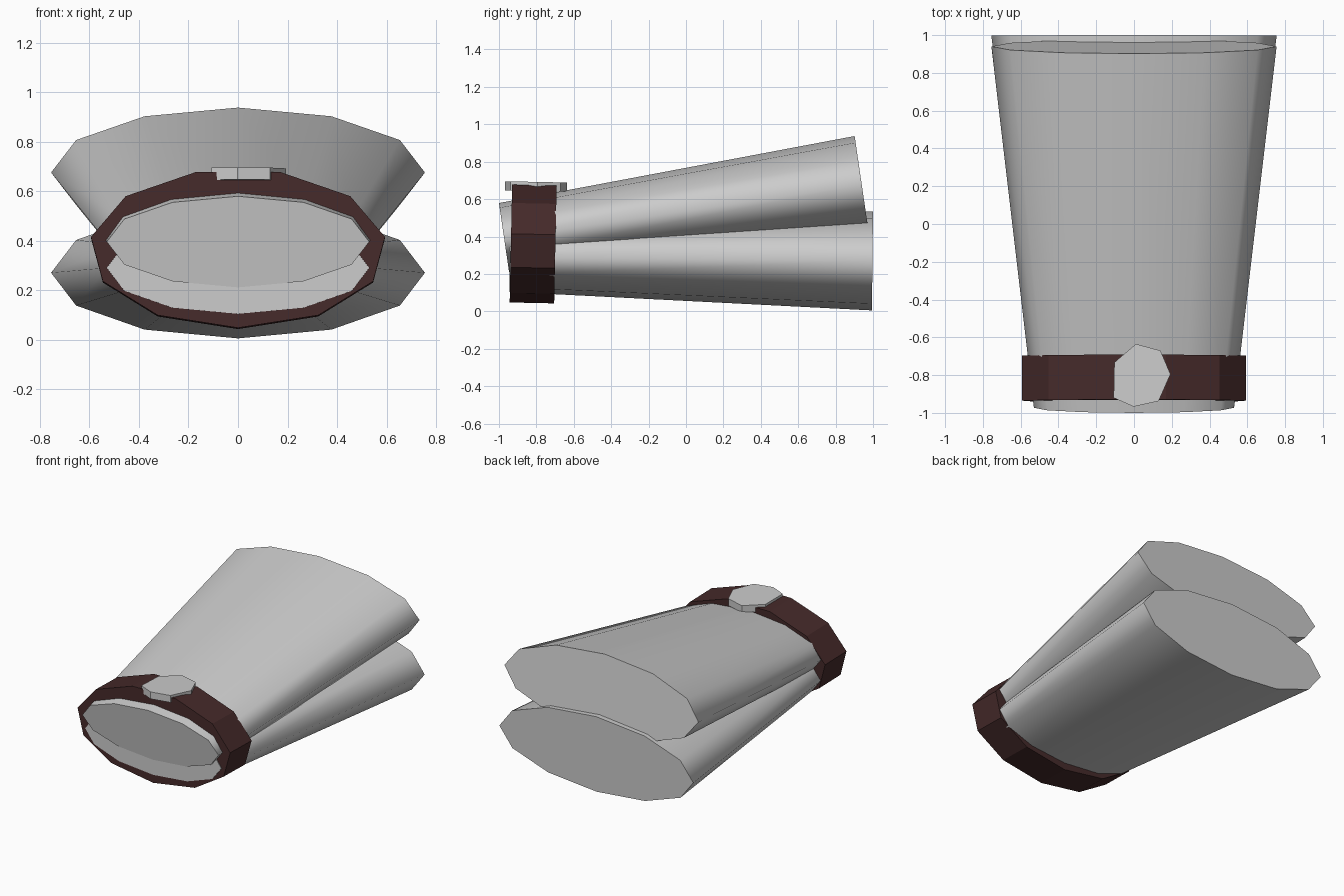
import bpy, bmesh, math
from mathutils import Vector

if "Cube" in bpy.data.objects:
    bpy.data.objects.remove(bpy.data.objects["Cube"])


def loft(name, front, back, r_front, r_back, sides, smooth=False):
    """Closed elliptical tube between two (y, z) centres; first corner points down."""
    a, b = Vector((0, *front)), Vector((0, *back))
    axis = (b - a).normalized()
    up = Vector((1, 0, 0)).cross(axis)
    bm = bmesh.new()
    rings = []
    for c, (rx, rz) in ((a, r_front), (b, r_back)):
        ring = []
        for i in range(sides):
            t = 2 * math.pi * i / sides
            ring.append(bm.verts.new(c + Vector((rx * math.sin(t), 0, 0)) - up * rz * math.cos(t)))
        rings.append(ring)
    for i in range(sides):
        j = (i + 1) % sides
        bm.faces.new((rings[0][i], rings[0][j], rings[1][j], rings[1][i])).smooth = smooth
    for ring in rings:
        bm.faces.new(ring)
    return finish(name, bm)


def finish(name, bm):
    bmesh.ops.recalc_face_normals(bm, faces=bm.faces)
    # keep the end caps crisp
    for e in bm.edges:
        e.smooth = all(f.smooth for f in e.link_faces)
    mesh = bpy.data.meshes.new(name)
    bm.to_mesh(mesh)
    bm.free()
    obj = bpy.data.objects.new(name, mesh)
    bpy.context.collection.objects.link(obj)
    return obj


# Two flattened, flaring tubes
small, large = (0.53, 0.186), (0.755, 0.265)
loft("lower_tube", (-0.942, 0.29), (0.997, 0.27), small, large, 12, True)
loft("upper_tube", (-0.973, 0.395), (0.94, 0.675), small, large, 12, True)

# Dark band binding the narrow ends
band = loft("band", (-0.936, 0.369), (-0.698, 0.364), (0.6, 0.3215), (0.6, 0.3215), 11)
brown = bpy.data.materials.new("dark_brown")
brown.diffuse_color = (0.06, 0.023, 0.023, 1)
brown.use_nodes = True
brown.node_tree.nodes["Principled BSDF"].inputs["Base Color"].default_value = brown.diffuse_color
band.data.materials.append(brown)

# Rough seal plate on top of the band
outline = [(0.01, -0.635), (0.14, -0.67), (0.193, -0.795), (0.13, -0.938),
           (-0.003, -0.967), (-0.108, -0.92), (-0.104, -0.733)]
bm = bmesh.new()
lean = lambda y: -0.02 * (y + 0.8)
face = bm.faces.new([bm.verts.new((x, y, 0.643 + lean(y))) for x, y in outline])
top = bmesh.ops.extrude_face_region(bm, geom=[face])["geom"]
bmesh.ops.translate(bm, vec=(0, 0, 0.049), verts=[v for v in top if isinstance(v, bmesh.types.BMVert)])
finish("seal", bm)
